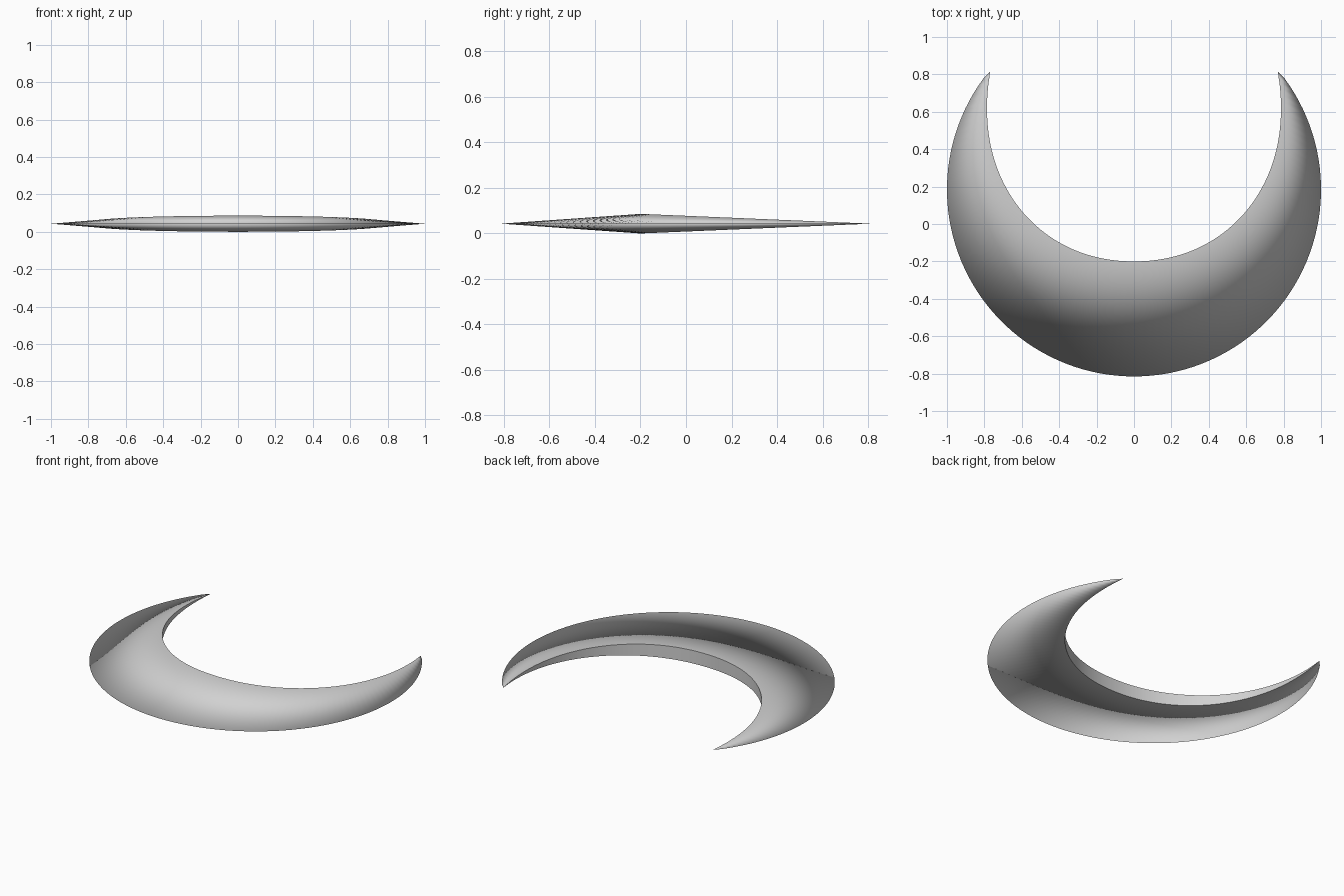
import bpy, bmesh
from math import sin, cos, asin, pi, copysign

cube = bpy.data.objects.get("Cube")
if cube:
    bpy.data.objects.remove(cube, do_unlink=True)

SEGMENTS = 96
HALF = 0.043                      # half thickness at the middle of the inner edge
TIP = (0.77, 0.815)
RIM_Y = 0.185                     # centre of the unit outer circle
HOLE_Y, HOLE_A, HOLE_B, POWER = 0.62, 0.786, 0.82, 2 / 2.1

rim_sweep = pi / 2 + asin(TIP[1] - RIM_Y)
hole_sweep = pi / 2 + asin(((TIP[1] - HOLE_Y) / HOLE_B) ** (1 / POWER))


def spow(v):
    return copysign(abs(v) ** POWER, v)


def outer(t):
    a = t * rim_sweep
    return sin(a), RIM_Y - cos(a)


def inner(t):
    a = t * hole_sweep
    return HOLE_A * spow(sin(a)), HOLE_Y - HOLE_B * spow(cos(a))


# Blade: knife-sharp outer rim, thickening in a straight taper to an upright inner wall
bm = bmesh.new()
rows = []
for i in range(SEGMENTS + 1):
    t = 2 * i / SEGMENTS - 1
    if i in (0, SEGMENTS):
        tip = bm.verts.new((copysign(TIP[0], t), TIP[1], HALF))
        rows.append((tip, tip, tip))
        continue
    ox, oy = outer(t)
    ix, iy = inner(t)
    h = HALF * (TIP[1] - iy) / (TIP[1] - HOLE_Y + HOLE_B)
    rows.append((bm.verts.new((ox, oy, HALF)),
                 bm.verts.new((ix, iy, HALF + h)),
                 bm.verts.new((ix, iy, HALF - h))))

for a, b in zip(rows, rows[1:]):
    for j in range(3):
        k = (j + 1) % 3
        loop = list(dict.fromkeys((a[j], b[j], b[k], a[k])))
        bm.faces.new(loop)
bmesh.ops.recalc_face_normals(bm, faces=bm.faces)

# Smooth over the rim, crisp along both inner edges
for f in bm.faces:
    f.smooth = True
for a, b in zip(rows, rows[1:]):
    for j in (1, 2):
        edge = bm.edges.get((a[j], b[j]))
        if edge:
            edge.smooth = False

mesh = bpy.data.meshes.new("crescent_blade")
bm.to_mesh(mesh)
bm.free()
blade = bpy.data.objects.new("crescent_blade", mesh)
bpy.context.collection.objects.link(blade)

# Plain grey
grey = bpy.data.materials.new("plain_grey")
grey.use_nodes = True
colour = (0.64, 0.64, 0.64, 1)
grey.diffuse_color = colour
grey.node_tree.nodes["Principled BSDF"].inputs["Base Color"].default_value = colour
mesh.materials.append(grey)
